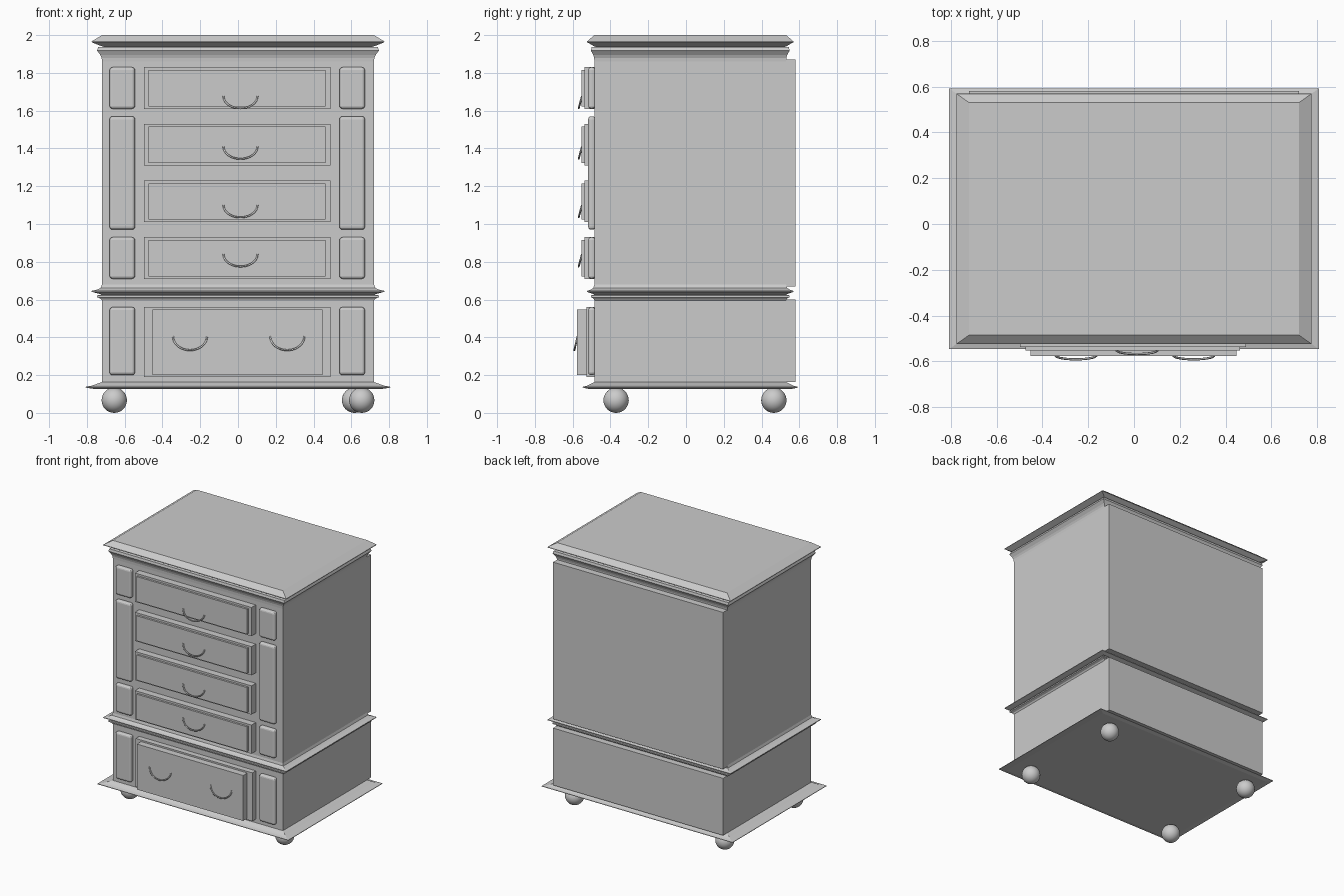
import bpy, bmesh, math

if "Cube" in bpy.data.objects:
    bpy.data.objects.remove(bpy.data.objects["Cube"])

FRONT, BACK, HX = -0.485, 0.58, 0.72     # carcass faces
CY, HY = 0.0225, 0.5075                  # moulding centre and half depth


def finish(name, bm):
    bmesh.ops.recalc_face_normals(bm, faces=bm.faces)
    me = bpy.data.meshes.new(name)
    bm.to_mesh(me)
    bm.free()
    ob = bpy.data.objects.new(name, me)
    bpy.context.collection.objects.link(ob)
    return ob


def box(name, x0, x1, y0, y1, z0, z1):
    bm = bmesh.new()
    bmesh.ops.create_cube(bm, size=1)
    for v in bm.verts:
        v.co = (x0 + (v.co.x + .5) * (x1 - x0),
                y0 + (v.co.y + .5) * (y1 - y0),
                z0 + (v.co.z + .5) * (z1 - z0))
    return finish(name, bm)


def moulding(name, profile):
    """Stack of rectangles, each scaled from the carcass outline: (scale, z)."""
    bm = bmesh.new()
    rings = [[bm.verts.new((sx * HX * s, CY + sy * HY * s, z))
              for sx, sy in ((-1, -1), (1, -1), (1, 1), (-1, 1))]
             for s, z in profile]
    for a, b in zip(rings, rings[1:]):
        for i in range(4):
            j = (i + 1) % 4
            bm.faces.new((a[i], a[j], b[j], b[i]))
    bm.faces.new(rings[0])
    bm.faces.new(rings[-1])
    return finish(name, bm)


def handle(name, cx, z_top, y, half=0.09, drop=0.065):
    cu = bpy.data.curves.new(name, 'CURVE')
    cu.dimensions = '3D'
    cu.bevel_depth = 0.005
    cu.bevel_resolution = 1
    cu.use_fill_caps = True
    n = 20
    sp = cu.splines.new('POLY')
    sp.points.add(n)
    for i, p in enumerate(sp.points):
        a = math.pi * i / n
        p.co = (cx - half * math.cos(a), y - 0.017 * math.sin(a),
                z_top - drop * math.sin(a), 1)
    ob = bpy.data.objects.new(name, cu)
    bpy.context.collection.objects.link(ob)


# Carcass
box("upper_carcass", -HX, HX, FRONT, BACK, 0.67, 1.87)
box("lower_carcass", -HX, HX, FRONT, BACK, 0.163, 0.60)

# Mouldings
moulding("crown_moulding", [
    (1, 1.86), (1.003, 1.88), (1.012, 1.895), (1.028, 1.91), (1.037, 1.918),
    (1.028, 1.936), (0.985, 1.937), (1.01, 1.943), (1.078, 1.963),
    (1.076, 1.967), (1.0, 2.0)])
moulding("waist_moulding", [
    (1, 0.595), (1.01, 0.605), (1.035, 0.612), (1.035, 0.622), (1.0, 0.627),
    (1.035, 0.633), (1.076, 0.641), (1.076, 0.646), (1.035, 0.653),
    (1.01, 0.662), (1, 0.68)])
moulding("base_moulding", [
    (1.06, 0.127), (1.122, 0.134), (1.122, 0.138), (1.075, 0.144),
    (1.05, 0.15), (1.03, 0.156), (1.0, 0.163)])

# Side panels with bevelled fronts
for z0, z1 in ((1.61, 1.83), (0.97, 1.57), (0.71, 0.93), (0.20, 0.56)):
    for side, x0 in (("left", -0.68), ("right", 0.537)):
        ob = box(side + "_side_panel", x0, x0 + 0.135, FRONT - 0.033, FRONT + 0.005, z0, z1)
        mod = ob.modifiers.new("Bevel", 'BEVEL')
        mod.width = 0.016
        mod.segments = 3

# Upper drawers
for z0, ztop in ((1.61, 1.677), (1.31, 1.41), (1.01, 1.10), (0.71, 0.84)):
    z1 = z0 + 0.22
    box("drawer", -0.497, 0.49, -0.537, FRONT + 0.01, z0, z1)
    box("drawer_face", -0.473, 0.463, -0.552, -0.53, z0 + 0.013, z1 - 0.015)
    handle("drawer_handle", 0.013, ztop, -0.551)

# Deep bottom drawer with two handles
box("bottom_drawer", -0.497, 0.49, -0.527, FRONT + 0.01, 0.19, 0.56)
box("bottom_drawer_face", -0.452, 0.447, -0.577, -0.52, 0.20, 0.548)
for cx in (-0.254, 0.261):
    handle("bottom_drawer_handle", cx, 0.405, -0.574, drop=0.073)

# Ball feet
for x, y in ((-0.655, -0.37), (0.655, -0.37), (-0.655, 0.465), (0.617, 0.465)):
    bpy.ops.mesh.primitive_uv_sphere_add(segments=32, ring_count=16, radius=0.067,
                                         location=(x, y, 0.067))
    bpy.context.object.name = "ball_foot"
    bpy.ops.object.shade_smooth()
